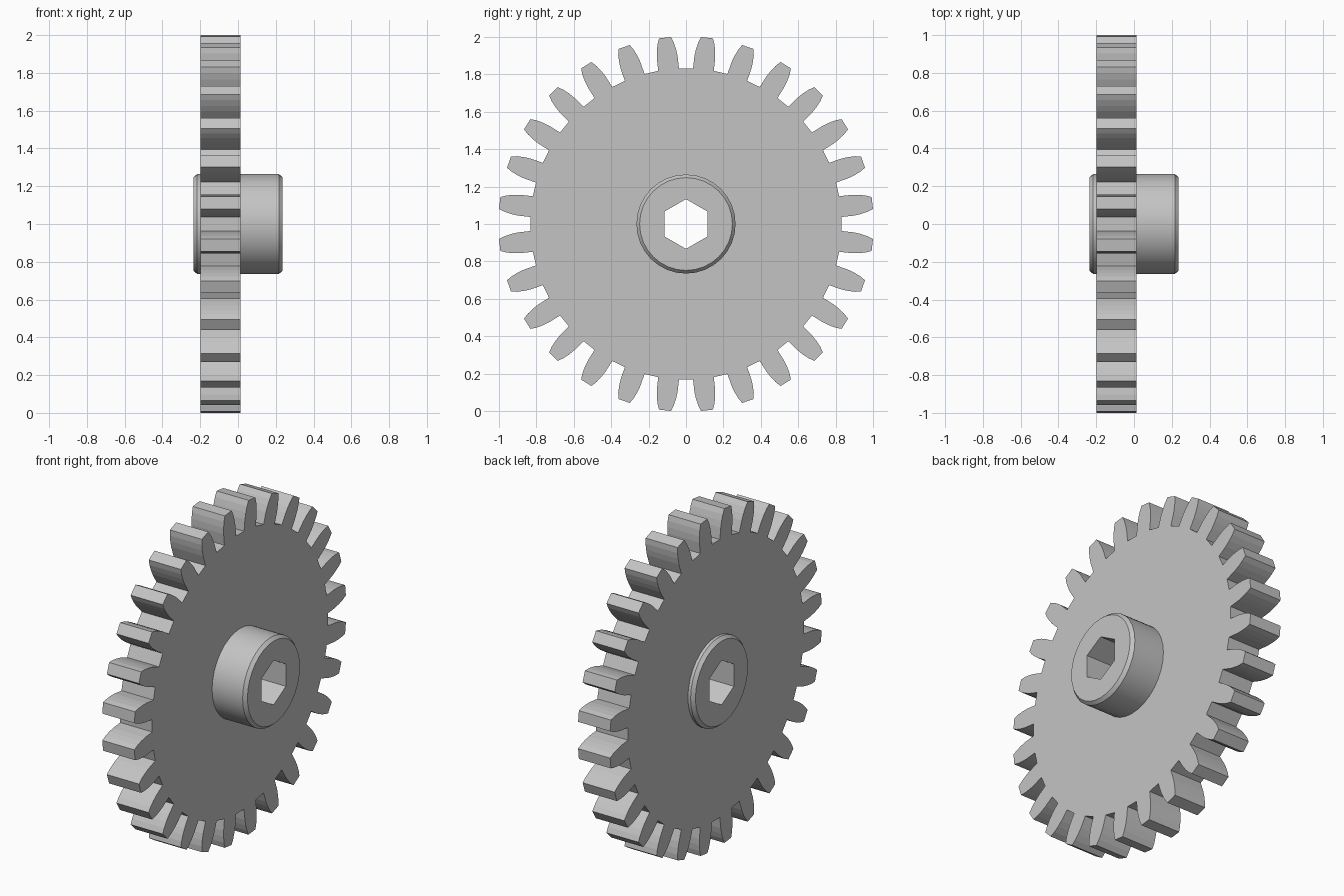
import bpy, bmesh
from math import sin, cos, pi, radians

cube = bpy.data.objects.get("Cube")
if cube:
    bpy.data.objects.remove(cube, do_unlink=True)

TEETH = 28
CENTRE_Z = 1.0

grey = bpy.data.materials.new("light grey")
grey.use_nodes = True
colour = (0.55, 0.55, 0.55, 1)
grey.diffuse_color = colour
grey.node_tree.nodes["Principled BSDF"].inputs["Base Color"].default_value = colour


def polar(radius, angle):
    """Point on the wheel plane; angle runs from straight up towards +y."""
    return radius * sin(angle), CENTRE_Z + radius * cos(angle)


def polygon(radius, sides):
    return [polar(radius, 2 * pi * i / sides) for i in range(sides)]


def loft(name, sections):
    """Skin matching (x, outline) sections along the axle and cap both ends."""
    bm = bmesh.new()
    rings = [[bm.verts.new((x, y, z)) for y, z in pts] for x, pts in sections]
    for a, b in zip(rings, rings[1:]):
        for i in range(len(a)):
            j = (i + 1) % len(a)
            bm.faces.new((a[i], a[j], b[j], b[i]))
    bm.faces.new(rings[0])
    bm.faces.new(rings[-1])
    bmesh.ops.recalc_face_normals(bm, faces=bm.faces)
    mesh = bpy.data.meshes.new(name)
    bm.to_mesh(mesh)
    bm.free()
    mesh.materials.append(grey)
    obj = bpy.data.objects.new(name, mesh)
    bpy.context.collection.objects.link(obj)
    return obj


def activate(obj):
    bpy.ops.object.select_all(action="DESELECT")
    obj.select_set(True)
    bpy.context.view_layer.objects.active = obj


def bore(obj, radius, sides):
    """Cut a straight hole along the axle."""
    outline = polygon(radius, sides)
    cutter = loft("bore_cutter", [(-0.5, outline), (0.5, outline)])
    cutter.hide_render = True
    mod = obj.modifiers.new("bore", "BOOLEAN")
    mod.operation = "DIFFERENCE"
    mod.solver = "EXACT"
    mod.object = cutter
    activate(obj)
    bpy.ops.object.modifier_apply(modifier=mod.name)
    bpy.data.objects.remove(cutter, do_unlink=True)


# Toothed wheel: one flank as (radius, half angle), mirrored and repeated
flank = [(0.832, 3.85), (0.9, 3.55), (0.937, 3.15), (0.972, 2.6), (1.003, 1.85)]
tooth = [(r, -a) for r, a in flank] + [(r, a) for r, a in reversed(flank)]
outline = [polar(r, (i + 0.5) * 2 * pi / TEETH + radians(a))
           for i in range(TEETH) for r, a in tooth]
wheel = loft("toothed_wheel", [(-0.198, outline), (0.014, outline)])
bore(wheel, 0.2, 32)

# Chamfered hub through the wheel, with a hexagonal axle hole
rim, face = polygon(0.265, 32), polygon(0.248, 32)
hub = loft("hub", [(-0.236, face), (-0.216, rim), (0.216, rim), (0.236, face)])
bore(hub, 0.133, 6)
activate(hub)
bpy.ops.object.shade_smooth_by_angle(angle=radians(25))
